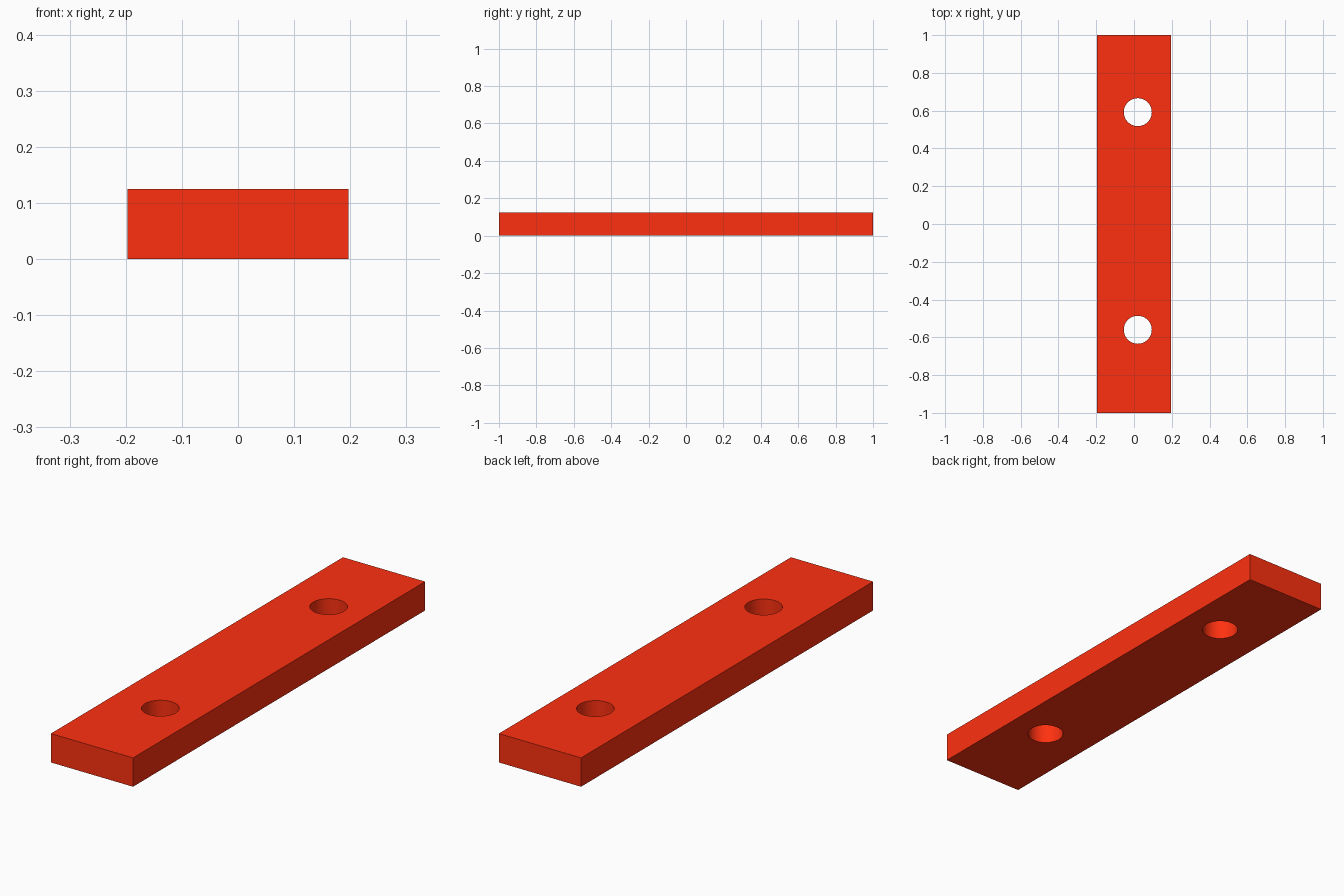
import bpy

if "Cube" in bpy.data.objects:
    bpy.data.objects.remove(bpy.data.objects["Cube"])

WIDTH, LENGTH, HEIGHT = 0.394, 2.0, 0.125
HOLE_RADIUS = 0.074
HOLES = [(0.02, 0.592), (0.02, -0.56)]

# Flat rectangular bar
bpy.ops.mesh.primitive_cube_add(size=1, location=(0, 0, HEIGHT / 2))
bar = bpy.context.object
bar.name = "mounting_bar"
bar.scale = (WIDTH, LENGTH, HEIGHT)
bpy.ops.object.transform_apply(location=False, rotation=False, scale=True)

red = bpy.data.materials.new("red")
red.diffuse_color = (1.0, 0.03, 0.005, 1)
red.use_nodes = True
red.node_tree.nodes["Principled BSDF"].inputs["Base Color"].default_value = red.diffuse_color
bar.data.materials.append(red)


def drill(target, x, y):
    """Cut a round through-hole and discard the cutter."""
    bpy.ops.mesh.primitive_cylinder_add(
        vertices=64, radius=HOLE_RADIUS, depth=HEIGHT * 3,
        location=(x, y, HEIGHT / 2))
    cutter = bpy.context.object
    cutter.name = "hole_cutter"
    cutter.hide_render = True
    cutter.data.materials.append(red)
    mod = target.modifiers.new("hole", 'BOOLEAN')
    mod.operation = 'DIFFERENCE'
    mod.solver = 'EXACT'
    mod.object = cutter
    bpy.context.view_layer.objects.active = target
    bpy.ops.object.modifier_apply(modifier=mod.name)
    bpy.data.objects.remove(cutter, do_unlink=True)


# Two bolt holes
for x, y in HOLES:
    drill(bar, x, y)

# Smooth hole walls, sharp edges elsewhere
bpy.ops.object.select_all(action='DESELECT')
bar.select_set(True)
bpy.context.view_layer.objects.active = bar
bpy.ops.object.shade_smooth_by_angle()
